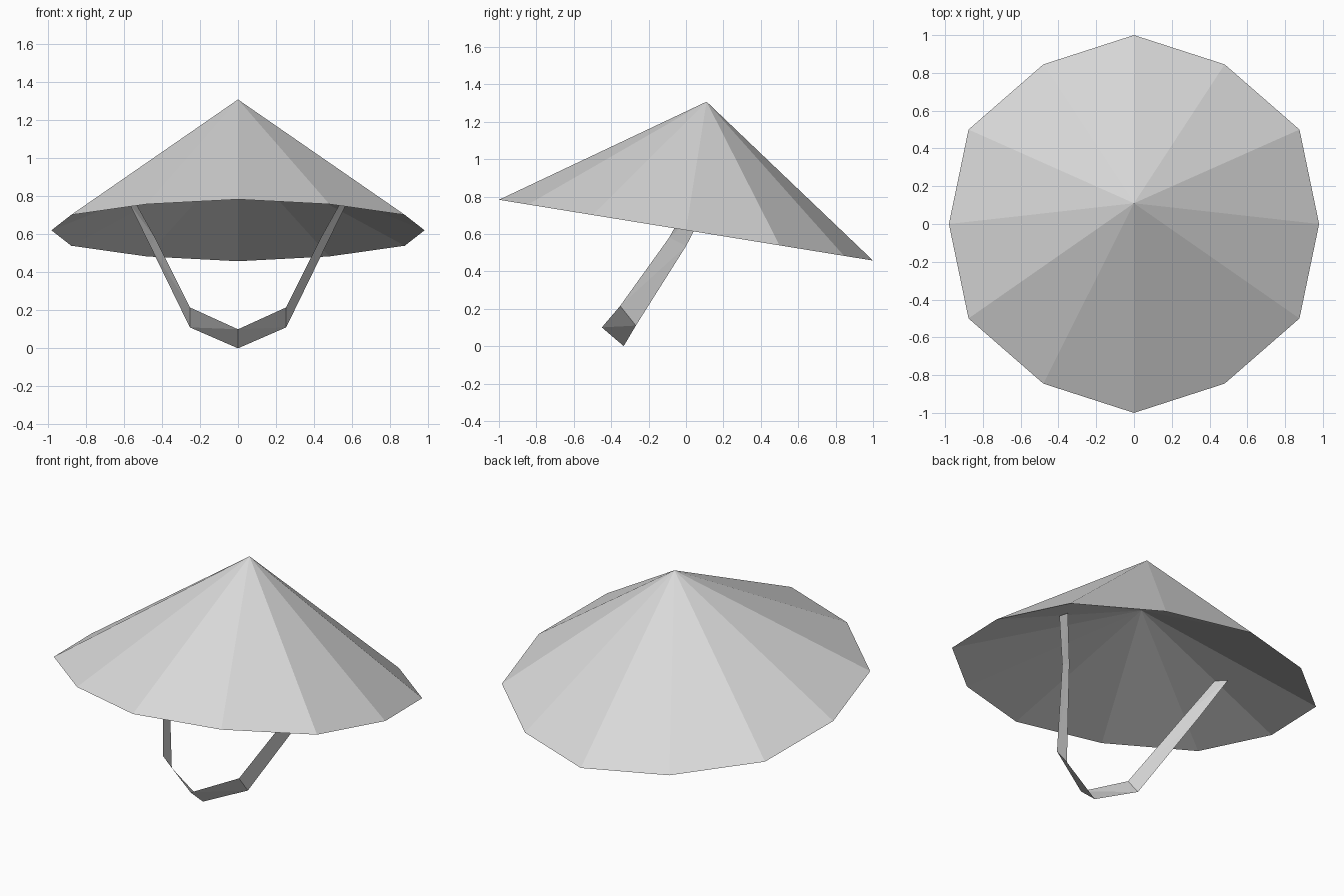
import bpy

cube = bpy.data.objects.get("Cube")
if cube:
    bpy.data.objects.remove(cube, do_unlink=True)

grey = bpy.data.materials.new("light_grey")
grey.use_nodes = True
grey.diffuse_color = (0.7, 0.7, 0.7, 1)
grey.node_tree.nodes["Principled BSDF"].inputs["Base Color"].default_value = (0.7, 0.7, 0.7, 1)


def mirrored_sheet(name, verts, faces):
    """Flat-shaded thin sheet for the +x half, mirrored across x = 0."""
    mesh = bpy.data.meshes.new(name)
    mesh.from_pydata(verts, [], faces)
    mesh.materials.append(grey)
    obj = bpy.data.objects.new(name, mesh)
    bpy.context.collection.objects.link(obj)
    mirror = obj.modifiers.new("mirror", 'MIRROR')
    mirror.use_clip = True
    mirror.merge_threshold = 0.001
    return obj


# Conical hat: twelve-sided rim tipped down at the back, joining a tall
# outer cone to a shallower inner cone
quarter = [(0, -1), (0.48, -0.845), (0.876, -0.5), (0.98, 0)]
half_rim = quarter + [(x, -y) for x, y in reversed(quarter[:-1])]
rim = [(x, y, 0.62 - 0.1625 * y) for x, y in half_rim]
outer = len(rim)
inner = outer + 1
hat_faces = []
for i in range(outer - 1):
    hat_faces += [(i, i + 1, outer), (i + 1, i, inner)]
mirrored_sheet("hat_cone", rim + [(0, 0.11, 1.307), (0, 0.063, 1.013)], hat_faces)

# Chin strap: folded ribbon, front and back edge points from chin to hat
front_edge = [(0, -0.45, 0.1), (0.253, -0.352, 0.215),
              (0.435, -0.09, 0.58), (0.552, 0.025, 0.79)]
back_edge = [(0, -0.333, 0), (0.253, -0.268, 0.11),
             (0.46, 0, 0.535), (0.57, 0.118, 0.76)]
n = len(front_edge)
strap_faces = []
for i in range(n - 1):
    strap_faces += [(i, n + i, n + i + 1), (i, n + i + 1, i + 1)]
mirrored_sheet("chin_strap", front_edge + back_edge, strap_faces)
